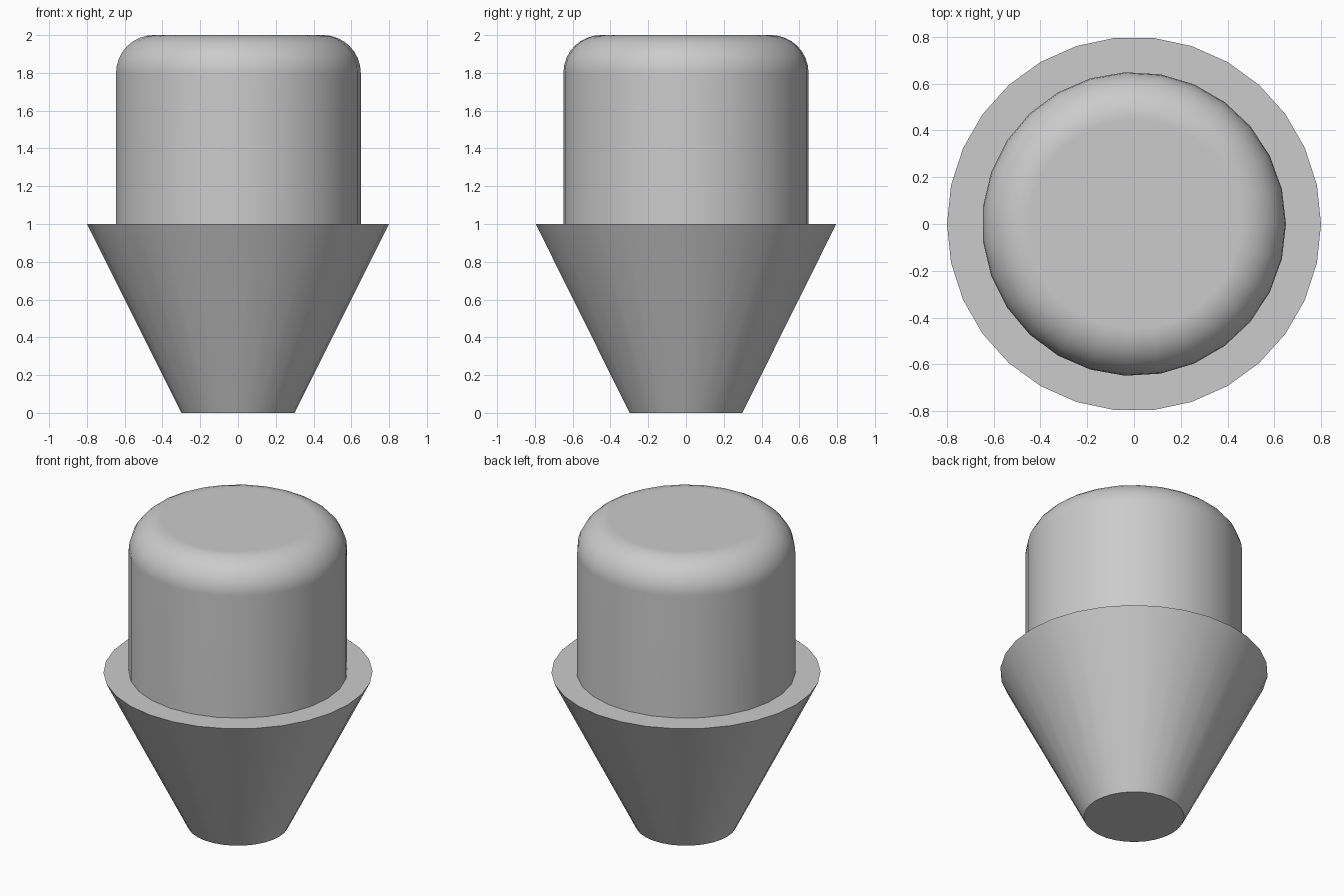
import bpy
import bmesh
from math import cos, sin, pi, radians

cube = bpy.data.objects.get("Cube")
if cube:
    bpy.data.objects.remove(cube, do_unlink=True)

# Single plain grey
grey = bpy.data.materials.new("light_grey")
grey.use_nodes = True
colour = (0.6, 0.6, 0.6, 1)
grey.diffuse_color = colour
grey.node_tree.nodes["Principled BSDF"].inputs["Base Color"].default_value = colour


def lathe(name, profile, sides):
    """Closed solid of revolution from (radius, height) points, bottom to top."""
    bm = bmesh.new()
    angles = [2 * pi * i / sides for i in range(sides)]
    rings = [[bm.verts.new((r * cos(a), r * sin(a), z)) for a in angles]
             for r, z in profile]
    for low, high in zip(rings, rings[1:]):
        for i in range(sides):
            j = (i + 1) % sides
            bm.faces.new((low[i], low[j], high[j], high[i]))
    bm.faces.new(rings[0][::-1])
    bm.faces.new(rings[-1])
    mesh = bpy.data.meshes.new(name)
    bm.to_mesh(mesh)
    bm.free()
    mesh.materials.append(grey)
    obj = bpy.data.objects.new(name, mesh)
    bpy.context.collection.objects.link(obj)

    # Smooth sides, crisp rims, flat caps
    bpy.ops.object.select_all(action="DESELECT")
    obj.select_set(True)
    bpy.context.view_layer.objects.active = obj
    bpy.ops.object.shade_smooth_by_angle(angle=radians(30))
    weighted = obj.modifiers.new("weighted_normals", "WEIGHTED_NORMAL")
    weighted.keep_sharp = True
    return obj


# Tapered lower body
lathe("tapered_base", [(0.3, 0), (0.8, 1)], 30)

# Upper cylinder with a rounded top edge
radius, top, fillet, steps = 0.65, 2.0, 0.2, 8
arc = [pi / 2 * i / steps for i in range(steps + 1)]
rounded = [(radius - fillet + fillet * cos(a), top - fillet + fillet * sin(a))
           for a in arc]
lathe("rounded_cap", [(radius, 1)] + rounded, 27)
